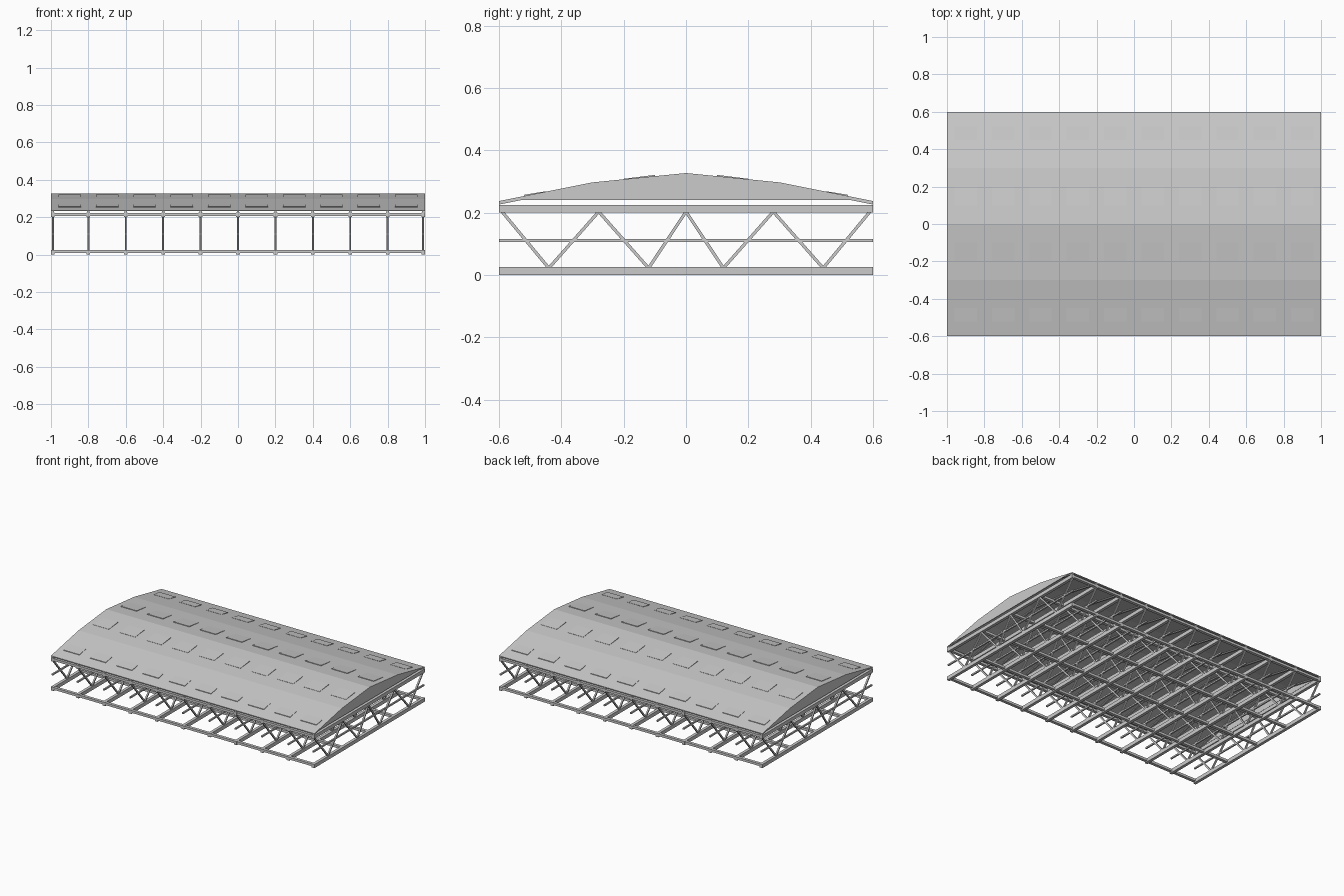
import bpy, bmesh, math
from mathutils import Vector

if "Cube" in bpy.data.objects:
    bpy.data.objects.remove(bpy.data.objects["Cube"])

grey = bpy.data.materials.new("light_grey")
grey.diffuse_color = (0.6, 0.6, 0.6, 1)
grey.use_nodes = True
grey.node_tree.nodes["Principled BSDF"].inputs["Base Color"].default_value = grey.diffuse_color


def finish(name, bm):
    bmesh.ops.recalc_face_normals(bm, faces=bm.faces[:])
    me = bpy.data.meshes.new(name)
    bm.to_mesh(me)
    bm.free()
    me.materials.append(grey)
    ob = bpy.data.objects.new(name, me)
    bpy.context.collection.objects.link(ob)
    return ob


def extrude_profile(bm, pts, x0, x1):
    """Prism along x from a closed (y, z) outline."""
    a = [bm.verts.new((x0, y, z)) for y, z in pts]
    b = [bm.verts.new((x1, y, z)) for y, z in pts]
    n = len(pts)
    bm.faces.new(a)
    bm.faces.new(b[::-1])
    for i in range(n):
        j = (i + 1) % n
        bm.faces.new((a[i], b[i], b[j], a[j]))


def box(bm, x0, x1, y0, y1, z0, z1):
    extrude_profile(bm, [(y0, z0), (y1, z0), (y1, z1), (y0, z1)], x0, x1)


def strut(bm, x, p, q, w, t):
    """Square bar between two (y, z) points in the truss plane."""
    d = (Vector(q) - Vector(p)).normalized()
    n = Vector((-d.y, d.x)) * t / 2
    p, q = Vector(p), Vector(q)
    extrude_profile(bm, [tuple(v) for v in (p - n, q - n, q + n, p + n)],
                    x - w / 2, x + w / 2)


ROOF = [(-0.6, 0.237), (-0.3, 0.297), (0, 0.327), (0.3, 0.297), (0.6, 0.237)]
xs = [max(-0.99, min(0.99, -1 + 0.2 * i)) for i in range(11)]
nodes = [(-0.59, 0.203), (-0.44, 0.022), (-0.28, 0.203), (-0.12, 0.022),
         (0, 0.203), (0.12, 0.022), (0.28, 0.203), (0.44, 0.022), (0.59, 0.203)]


def band(top, bottom):
    """Closed outline following the roof between two depths."""
    return ([(y, z - top) for y, z in ROOF]
            + [(y, z - bottom) for y, z in reversed(ROOF)])


# cross trusses: chords, middle tie, diagonals
chords, ties, diags, ribs = (bmesh.new() for _ in range(4))
for x in xs:
    box(chords, x - 0.01, x + 0.01, -0.6, 0.6, 0.0, 0.025)
    box(chords, x - 0.01, x + 0.01, -0.6, 0.6, 0.2, 0.225)
    box(ties, x - 0.005, x + 0.005, -0.6, 0.6, 0.105, 0.115)
    for p, q in zip(nodes, nodes[1:]):
        strut(diags, x, p, q, 0.01, 0.01)
    # curved rib below the roof sheet
    extrude_profile(ribs, band(0.004, 0.011), x - 0.006, x + 0.006)
finish("truss_chords", chords)
finish("truss_middle_ties", ties)
finish("truss_diagonals", diags)
finish("roof_ribs", ribs)

# long beams tying the trusses together
beams = bmesh.new()
for y in (-0.589, -0.28, 0, 0.28, 0.589):
    for z in (0.008, 0.206):
        box(beams, -1, 1, y - 0.01, y + 0.01, z, z + 0.016)
finish("long_beams", beams)

# roof sheet
sheet = bmesh.new()
extrude_profile(sheet, band(0, 0.005), -1, 1)
finish("roof_sheet", sheet)

# end gables
gables = bmesh.new()
outline = [(-0.585, 0.24)] + ROOF[1:-1] + [(0.585, 0.24)]
for x0, x1 in ((-1, -0.996), (0.996, 1)):
    extrude_profile(gables, outline, x0, x1)
finish("end_gables", gables)

# shallow roof panels, two rows on each slope
panels = bmesh.new()


def roof_z(y):
    y = abs(y)
    return 0.327 - 0.1 * y if y < 0.3 else 0.297 - 0.2 * (y - 0.3)


for s in (-1, 1):
    # outer row lifts at its lower edge, inner row at its upper edge
    for y0, y1, h0, h1 in ((0.45, 0.52, 0.0015, 0.004), (0.1, 0.2, 0.004, 0.0015)):
        pts = [(s * y0, roof_z(y0) - 0.002), (s * y1, roof_z(y1) - 0.002),
               (s * y1, roof_z(y1) + h1), (s * y0, roof_z(y0) + h0)]
        for i in range(10):
            c = -0.9 + 0.2 * i
            extrude_profile(panels, pts, c - 0.06, c + 0.06)
finish("roof_panels", panels)
